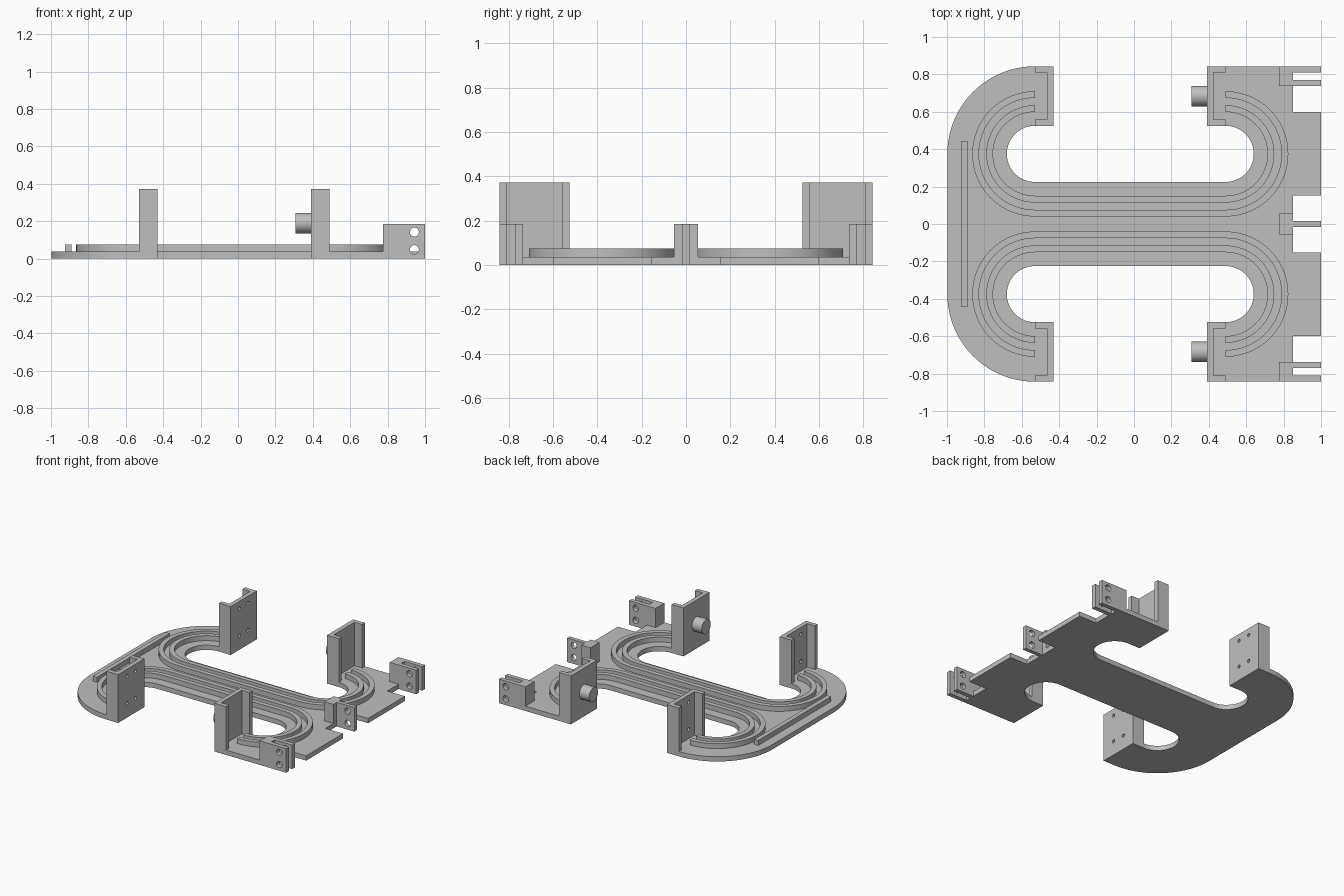
import bpy
import bmesh
import math

cube = bpy.data.objects.get("Cube")
if cube:
    bpy.data.objects.remove(cube, do_unlink=True)

grey = bpy.data.materials.new("light_grey")
grey.use_nodes = True
COLOUR = (0.52, 0.52, 0.52, 1)
grey.diffuse_color = COLOUR
grey.node_tree.nodes["Principled BSDF"].inputs["Base Color"].default_value = COLOUR

BASE, RAIL, CLIP, WALL = 0.037, 0.075, 0.185, 0.372   # top heights
LEFT, RIGHT, MID = -0.53, 0.49, 0.375                 # bend centres
EDGE = 0.843                                          # outer y


def prism(name, outline, z0, z1):
    """Extrude a flat outline between two heights."""
    bm = bmesh.new()
    face = bm.faces.new([bm.verts.new((x, y, z0)) for x, y in outline])
    top = bmesh.ops.extrude_face_region(bm, geom=[face])["geom"]
    for v in top:
        if isinstance(v, bmesh.types.BMVert):
            v.co.z = z1
    bmesh.ops.recalc_face_normals(bm, faces=bm.faces)
    mesh = bpy.data.meshes.new(name)
    bm.to_mesh(mesh)
    bm.free()
    mesh.materials.append(grey)
    obj = bpy.data.objects.new(name, mesh)
    bpy.context.collection.objects.link(obj)
    return obj


def select(obj):
    bpy.ops.object.select_all(action='DESELECT')
    obj.select_set(True)
    bpy.context.view_layer.objects.active = obj


def smooth(obj):
    select(obj)
    bpy.ops.object.shade_smooth_by_angle(angle=math.radians(30))


def cylinder(name, radius, depth, centre, rotation):
    bpy.ops.mesh.primitive_cylinder_add(vertices=32, radius=radius, depth=depth,
                                        location=centre, rotation=rotation)
    obj = bpy.context.object
    obj.name = name
    obj.data.materials.append(grey)
    return obj


def drill(obj, radius, depth, centres, rotation):
    """Cut round holes, then drop the cutters."""
    for c in centres:
        cutter = cylinder("hole_cutter", radius, depth, c, rotation)
        cutter.hide_render = True
        mod = obj.modifiers.new("hole", 'BOOLEAN')
        mod.operation, mod.solver, mod.object = 'DIFFERENCE', 'EXACT', cutter
        select(obj)
        bpy.ops.object.modifier_apply(modifier=mod.name)
        bpy.data.objects.remove(cutter, do_unlink=True)
    smooth(obj)


def arc(cx, cy, r, a0, a1, n=32):
    return [(cx + r * math.cos(math.radians(a0 + (a1 - a0) * i / n)),
             cy + r * math.sin(math.radians(a0 + (a1 - a0) * i / n)))
            for i in range(n + 1)]


def track(r):
    """Path round the left bend, along the middle and round the right bend."""
    return arc(LEFT, MID, r, 90, 270) + arc(RIGHT, MID, r, -90, 90)


# Base plate: half the outline, mirrored across y
half = [(1, 0.153), (1, 0.6), (0.85, 0.6), (0.85, EDGE), (0.39, EDGE), (0.39, MID + 0.15)]
half += track(0.15)[::-1]
half += [(-0.43, MID + 0.15), (-0.43, EDGE)]
half += arc(LEFT, MID, EDGE - MID, 90, 180)
half = [(0.85, 0.153)] + half
smooth(prism("base_plate", half + [(x, -y) for x, y in reversed(half)], 0, BASE))

# Straight rib at the left end
prism("end_rib", [(-0.925, -0.443), (-0.89, -0.443), (-0.89, 0.443), (-0.925, 0.443)],
      BASE, RAIL)

for side, s in (("back", 1), ("front", -1)):
    # Two concentric guide rails
    for label, r in (("outer", 0.335), ("inner", 0.26)):
        path = track(r) + track(r - 0.036)[::-1]
        smooth(prism(f"{side}_{label}_rail", [(x, s * y) for x, y in path], BASE, RAIL))

    # Channel-shaped brackets, open towards the bends
    y0, y1, t = MID + 0.15, EDGE, 0.034
    for end, xo, xi in (("left", LEFT, -0.43), ("right", RIGHT, 0.39)):
        w = xi - t if xi > xo else xi + t
        shape = [(xo, y0), (xi, y0), (xi, y1), (xo, y1),
                 (xo, y1 - t), (w, y1 - t), (w, y0 + t), (xo, y0 + t)]
        bracket = prism(f"{side}_{end}_bracket", [(x, s * y) for x, y in shape], 0, WALL)
        if end == "left":
            holes = [(xi - t / 2, s * y, z) for y in (0.63, 0.735) for z in (0.11, 0.318)]
            drill(bracket, 0.013, 0.1, holes, (0, math.pi / 2, 0))

    # Round peg on the right bracket
    smooth(cylinder(f"{side}_peg", 0.055, 0.09, (0.352, s * 0.684, 0.19),
                    (0, math.pi / 2, 0)))

    # Forked hinge clip
    shape = [(0.775, 0.737), (1, 0.737), (1, 0.77), (0.85, 0.77),
             (0.85, 0.81), (1, 0.81), (1, EDGE), (0.775, EDGE)]
    clip = prism(f"{side}_hinge_clip", [(x, s * y) for x, y in shape], 0, CLIP)
    drill(clip, 0.024, 0.3, [(0.943, s * 0.79, z) for z in (0.048, 0.142)],
          (math.pi / 2, 0, 0))

# Single-tongue clip in the middle
tongue = [(0.775, 0.055), (0.85, 0.055), (0.85, 0.015), (1, 0.015)]
clip = prism("middle_hinge_clip", tongue + [(x, -y) for x, y in reversed(tongue)], 0, CLIP)
drill(clip, 0.024, 0.3, [(0.943, 0, z) for z in (0.048, 0.142)], (math.pi / 2, 0, 0))
